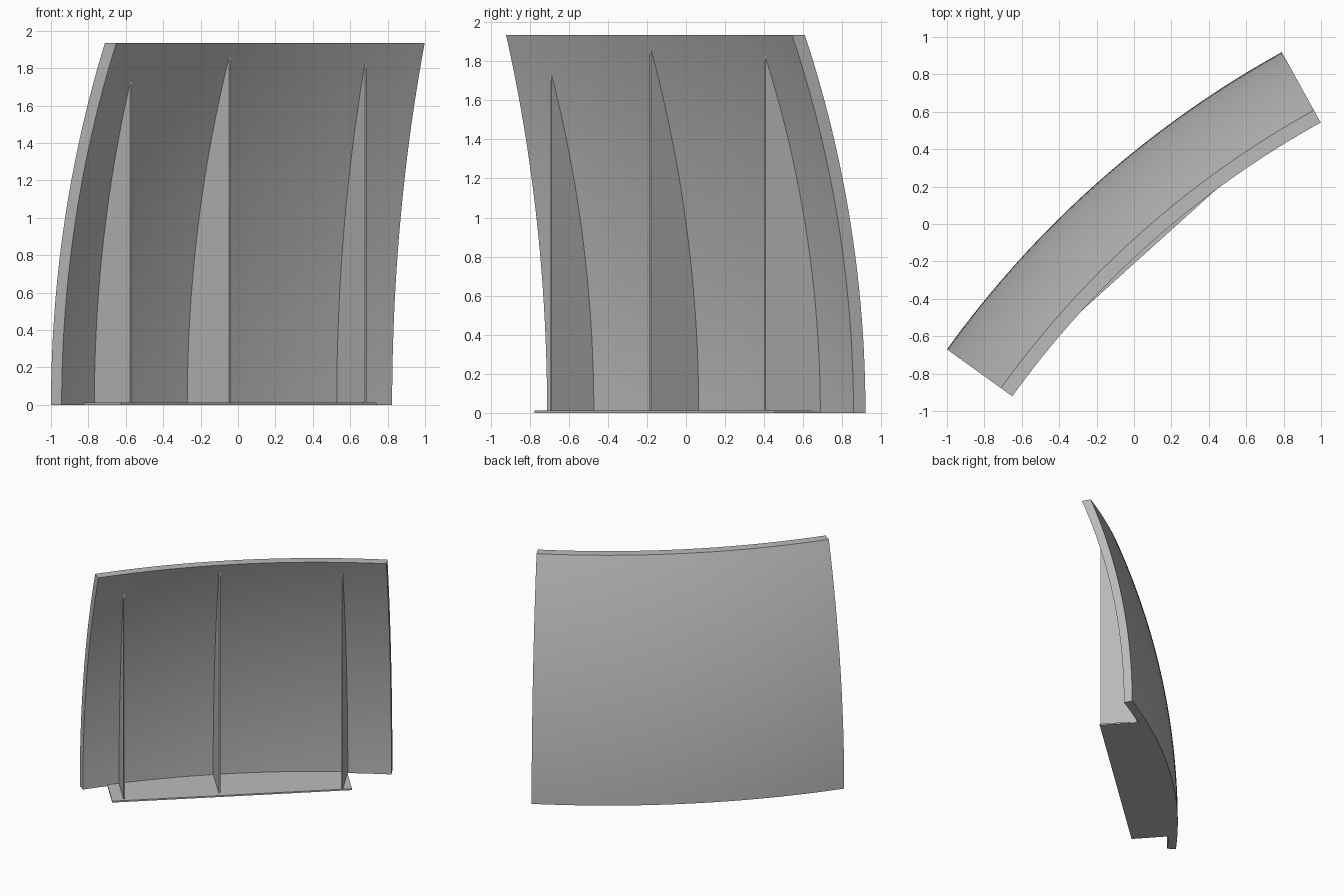
import bpy, bmesh, math
from mathutils import Vector

cube = bpy.data.objects.get("Cube")
if cube:
    bpy.data.objects.remove(cube, do_unlink=True)

CENTRE = Vector((3.425, -3.852))      # centre of the spherical shell, in plan
R_OUT, R_IN = 5.45, 5.38
HEIGHT = 1.935
ANGLE_A, ANGLE_B = math.radians(118.91), math.radians(144.28)
PLATE = 0.012

grey = bpy.data.materials.new("plain grey")
grey.use_nodes = True
grey.diffuse_color = (0.5, 0.5, 0.5, 1)
grey.node_tree.nodes["Principled BSDF"].inputs["Base Color"].default_value = (0.5, 0.5, 0.5, 1)


def make_object(name, bm, smooth=False):
    bmesh.ops.recalc_face_normals(bm, faces=bm.faces)
    mesh = bpy.data.meshes.new(name)
    bm.to_mesh(mesh)
    bm.free()
    mesh.materials.append(grey)
    obj = bpy.data.objects.new(name, mesh)
    bpy.context.collection.objects.link(obj)
    if smooth:
        bpy.ops.object.select_all(action='DESELECT')
        obj.select_set(True)
        bpy.context.view_layer.objects.active = obj
        bpy.ops.object.shade_smooth_by_angle(angle=math.radians(30))
    return obj


def prism(name, points, offset):
    """Extrude a flat outline by an offset vector."""
    bm = bmesh.new()
    face = bm.faces.new([bm.verts.new(p) for p in points])
    new = bmesh.ops.extrude_face_region(bm, geom=[face])["geom"]
    bmesh.ops.translate(bm, vec=offset, verts=[v for v in new if isinstance(v, bmesh.types.BMVert)])
    return make_object(name, bm)


def reach(p, u, z):
    """Distance from p along u to the inner shell surface at height z."""
    q = p - CENTRE
    b = q.dot(u)
    return -b + math.sqrt(max(0, b * b - q.dot(q) + R_IN ** 2 - z ** 2))


# Curved panel: a closed cross-section swept about the vertical axis
ROWS, COLS = 24, 32
heights = [HEIGHT * i / ROWS for i in range(ROWS + 1)]
profile = [(math.sqrt(R_OUT ** 2 - z * z), z) for z in heights]
profile += [(math.sqrt(R_IN ** 2 - z * z), z) for z in reversed(heights)]
bm = bmesh.new()
sections = []
for j in range(COLS + 1):
    a = ANGLE_A + (ANGLE_B - ANGLE_A) * j / COLS
    sections.append([bm.verts.new((CENTRE.x + r * math.cos(a), CENTRE.y + r * math.sin(a), z))
                     for r, z in profile])
n = len(profile)
for s, t in zip(sections, sections[1:]):
    for i in range(n):
        k = (i + 1) % n
        bm.faces.new((s[i], s[k], t[k], t[i]))
for s in (sections[0], sections[-1]):
    for i in range(ROWS):
        bm.faces.new((s[i], s[i + 1], s[n - 2 - i], s[n - 1 - i]))
make_object("curved_panel", bm, smooth=True)

# Base plate: straight front edge, square ends, back edge following the panel
front_a, front_b = Vector((-0.625, -0.775)), Vector((0.74, 0.455))
edge = (front_b - front_a).normalized()
inward = Vector((-edge.y, edge.x))
outline = [front_a, front_b]
for i in range(21):
    p = front_b.lerp(front_a, i / 20)
    outline.append(p + inward * (reach(p, inward, 0) + 0.01))
prism("base_plate", [(p.x, p.y, 0) for p in outline], Vector((0, 0, PLATE)))

# Ribs: vertical front edge, back edge following the panel
ribs = {
    "right_rib": ((-0.572, -0.692), (-0.77, -0.47)),
    "middle_rib": ((-0.043, -0.183), (-0.275, 0.07)),
    "left_rib": ((0.683, 0.403), (0.53, 0.69)),
}
STEPS = 24
for name, (front, back) in ribs.items():
    p = Vector(front)
    u = (Vector(back) - p).normalized()
    top = math.sqrt(R_IN ** 2 - (p - CENTRE).length_squared)
    side = Vector((-u.y, u.x, 0)) * 0.012
    points = [(p.x, p.y, PLATE / 2), (p.x, p.y, top)]
    for i in range(STEPS + 1):
        z = top + (PLATE / 2 - top) * i / STEPS
        q = p + u * (reach(p, u, z) + 0.01)
        points.append((q.x, q.y, z))
    prism(name, [Vector(v) - side / 2 for v in points], side)
